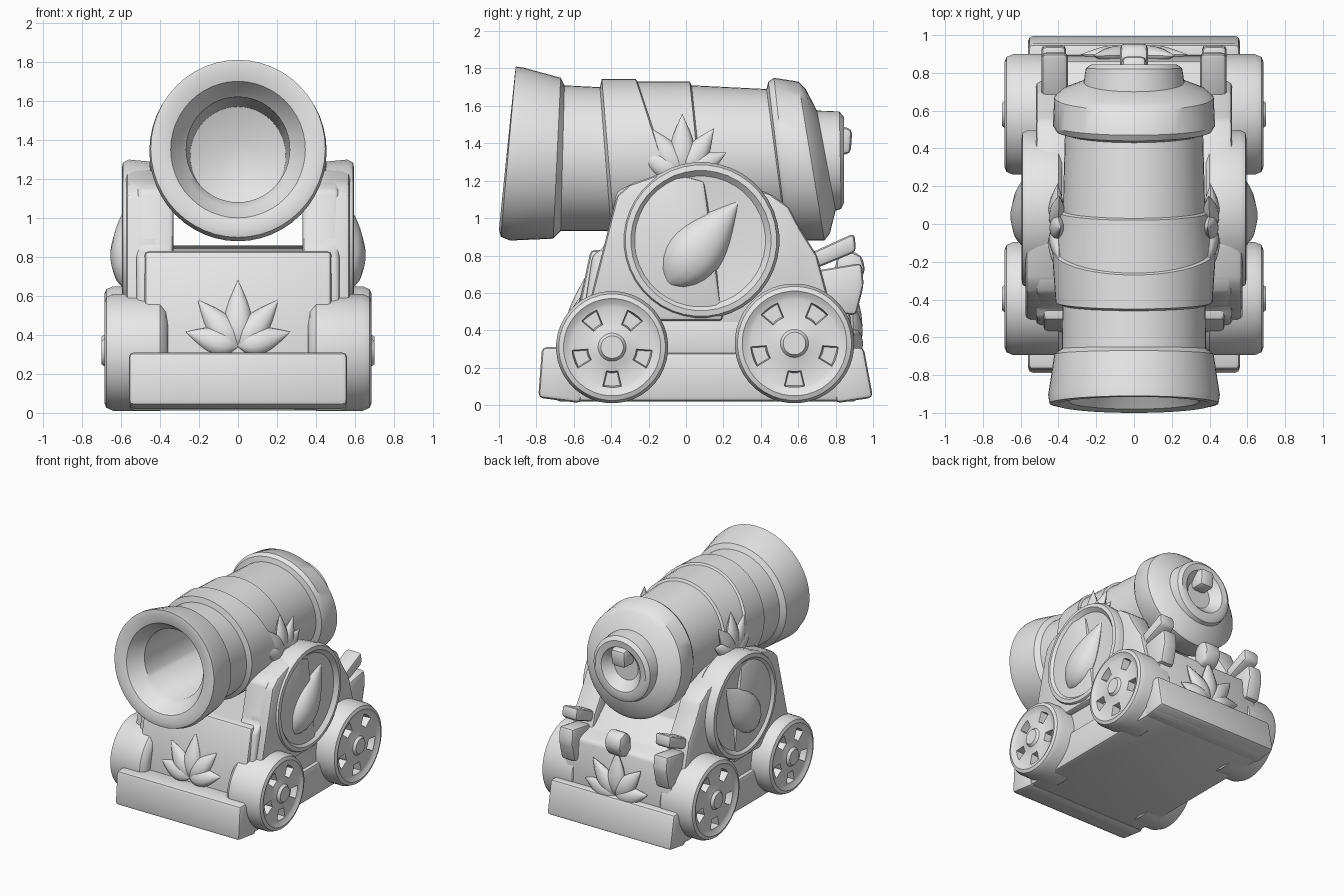
import bpy
import bmesh
from math import sin, cos, pi, radians, atan2
from mathutils import Vector

cube = bpy.data.objects.get("Cube")
if cube:
    bpy.data.objects.remove(cube, do_unlink=True)

# One plain grey for the whole model
grey = bpy.data.materials.new("light_grey")
grey.use_nodes = True
grey.diffuse_color = (0.8, 0.8, 0.8, 1)
grey.node_tree.nodes["Principled BSDF"].inputs["Base Color"].default_value = grey.diffuse_color
parts = []


def finish(name, bm):
    """Turn a bmesh into a finished object."""
    bmesh.ops.recalc_face_normals(bm, faces=bm.faces)
    mesh = bpy.data.meshes.new(name)
    bm.to_mesh(mesh)
    bm.free()
    mesh.materials.append(grey)
    obj = bpy.data.objects.new(name, mesh)
    bpy.context.collection.objects.link(obj)
    parts.append(obj)
    return obj


def loft(bm, loops):
    """Skin a row of point loops and cap both ends."""
    rows = [[bm.verts.new(p) for p in loop] for loop in loops]
    count = len(rows[0])
    for a, b in zip(rows, rows[1:]):
        for i in range(count):
            j = (i + 1) % count
            bm.faces.new((a[i], a[j], b[j], b[i]))
    bm.faces.new(rows[0])
    bm.faces.new(rows[-1])


def turned(bm, side, centre, profile, segments=40):
    """Turn (x, radius) pairs around a sideways axis through centre (y, z)."""
    start = -pi / 2 - pi / segments
    angles = [start + 2 * pi * i / segments for i in range(segments)]
    loft(bm, [[(side * x, centre[0] + r * cos(a), centre[1] + r * sin(a)) for a in angles]
              for x, r in profile])
    bmesh.ops.recalc_face_normals(bm, faces=bm.faces)


def slab(name, outline, x0, x1, bevel=0.025):
    """Extrude a (y, z) outline from x0 to x1 with rounded edges."""
    bm = bmesh.new()
    loft(bm, [[(x, y, z) for y, z in outline] for x in (x0, x1)])
    bmesh.ops.recalc_face_normals(bm, faces=bm.faces)
    bmesh.ops.bevel(bm, geom=bm.edges[:], offset=bevel, segments=2, profile=0.5, affect='EDGES')
    return finish(name, bm)


def petal(bm, base, along, across, length, width, height):
    """A pointed, pillow-shaped petal."""
    along, across = along.normalized(), across.normalized()
    normal = across.cross(along)
    loops = []
    for k in range(13):
        t = 0.005 + 0.99 * k / 12
        f = sin(pi * t ** 0.7)
        ring = [2 * pi * i / 12 for i in range(12)]
        loops.append([base + along * length * t + across * width * f * cos(a)
                      + normal * height * f * sin(a) for a in ring])
    loft(bm, loops)


def leaf(name, base, up, across, size=0.35, spread=1.0):
    """A fan of five petals."""
    bm = bmesh.new()
    up, across = Vector(up).normalized(), Vector(across)
    for degrees, scale in ((0, 1), (40, 0.92), (-40, 0.92), (74, 0.8), (-74, 0.8)):
        a = radians(degrees * spread)
        petal(bm, Vector(base), up * cos(a) + across * sin(a),
              across * cos(a) - up * sin(a), size * scale, size * 0.2, size * 0.13)
    return finish(name, bm)


# Barrel: each ring is (top y, top z, bottom y, bottom z), from bore to breech
barrel_rings = [
    (.42, 1.4, .42, 1.2), (.36, 1.57, .36, 1.07), (-.8, 1.62, -.85, 1.08),
    (-.83, 1.65, -.89, 1.05), (-.9, 1.7, -.98, 1), (-.915, 1.77, -1, .94),
    (-.91, 1.81, -.99, .9), (-.87, 1.805, -.94, .88), (-.67, 1.75, -.71, .89),
    (-.65, 1.71, -.67, .93), (-.46, 1.7, -.4, .93), (-.45, 1.745, -.38, .9),
    (-.27, 1.745, 0, .9), (-.26, 1.73, .01, .92), (.02, 1.73, .1, .93),
    (.03, 1.71, .11, .945), (.43, 1.69, .53, .95), (.44, 1.73, .54, .9),
    (.47, 1.75, .57, .88), (.6, 1.73, .74, .88), (.64, 1.69, .77, .92),
    (.7, 1.575, .8, 1.04), (.82, 1.57, .83, 1.05), (.845, 1.54, .845, 1.08),
    (.84, 1.49, .84, 1.13), (.77, 1.42, .77, 1.2)]
bm = bmesh.new()
loops = []
for ty, tz, by, bz in barrel_rings:
    top, bottom = Vector((0, ty, tz)), Vector((0, by, bz))
    mid, arm = (top + bottom) / 2, (top - bottom) / 2
    wide = Vector((arm.length * 0.98, 0, 0))
    loops.append([mid + arm * cos(a) + wide * sin(a)
                  for a in (2 * pi * i / 48 for i in range(48))])
loft(bm, loops)
finish("barrel", bm)
slab("breech_knob", [(.74, 1.34), (.88, 1.34), (.89, 1.48), (.74, 1.5)], -.065, .065, 0.03)

# Carriage body and bumpers
slab("chassis", [(-.7, .02), (.92, .02), (.92, .28), (-.7, .28)], -.55, .55)
slab("ledge", [(-.6, .25), (.86, .25), (.8, .47), (-.55, .47)], -.52, .52)
slab("carriage_body", [(-.63, .25), (.9, .25), (.86, .66), (.72, .7), (.55, .86),
                       (-.42, .83), (-.51, .83)], -.48, .48)
slab("front_bumper", [(-.79, .04), (-.56, .01), (-.56, .31), (-.77, .31)], -.56, .56)
slab("rear_bumper", [(.8, .01), (1, .04), (.95, .31), (.8, .31)], -.56, .56)

# Rear scroll
slab("rear_scroll", [(.8, .6), (.92, .64), (.96, .72), (.94, .8), (.87, .83), (.8, .78)],
     -.075, .075, 0.03)

for side, label in ((1, "left"), (-1, "right")):
    # Stepped cheek beside the barrel
    slab(label + "_cheek", [(-.56, .4), (-.5, .8), (-.44, .84), (-.37, 1.14), (-.3, 1.18),
                            (.05, 1.27), (.45, 1.13), (.55, 1.06), (.6, .96), (.7, .8),
                            (.78, .5), (.7, .3)], side * .33, side * .52)
    slab(label + "_housing", [(-.54, .45), (-.37, 1.12), (-.3, 1.18), (-.1, 1.25),
                              (.1, 1.2), (.2, .45)], side * .4, side * .575)

    # Rear pegs
    slab(label + "_upper_peg", [(.55, .76), (.62, .7), (.91, .82), (.9, .92)],
         side * .35, side * .49)
    slab(label + "_lower_peg", [(.7, .5), (.91, .48), (.95, .64), (.94, .76), (.7, .72)],
         side * .36, side * .49)

    # Round shield with a dished face and pointed emblem
    bm = bmesh.new()
    turned(bm, side, (.08, .88), [(.38, .38), (.4, .405), (.56, .42), (.59, .405),
                                  (.595, .375), (.565, .345), (.55, .2), (.55, .03)])
    finish(label + "_shield", bm)
    bm = bmesh.new()
    along = Vector((0, .38, .45))
    petal(bm, Vector((side * .555, -.1, .64)), along,
          Vector((0, .45, -.38)) * side, 0.59, 0.15, 0.1)
    finish(label + "_emblem", bm)

    # Leaf on the barrel
    leaf(label + "_barrel_leaf", (side * .415, -.02, 1.23), (-side * .08, 0, 1),
         (0, side, 0), 0.33, 0.85)

    # Wheels with five recessed openings
    for place, y, r in (("front", -.395, .3), ("rear", .58, .32)):
        bm = bmesh.new()
        turned(bm, side, (y, r + .01), [
            (.36, r - .06), (.37, r - .025), (.4, r), (.64, r), (.675, r - .015),
            (.685, r - .04), (.67, r - .065), (.665, r - .085), (.665, r - .17),
            (.675, .095), (.68, .075), (.7, .06), (.7, .02)])
        openings = []
        for f in bm.faces:
            c = f.calc_center_median()
            dy, dz = c.y - y, c.z - r - .01
            turn = (atan2(dz, dy) + pi / 2 + pi / 5) % (2 * pi / 5) - pi / 5
            band = r - .17 < (dy * dy + dz * dz) ** 0.5 < r - .085
            if abs(c.x) > .66 and band and abs(turn) < radians(12):
                openings.append(f)
        bmesh.ops.inset_region(bm, faces=openings, thickness=0.008, depth=-0.06)
        finish(label + "_" + place + "_wheel", bm)

# Leaves on the front and rear of the carriage
leaf("front_leaf", (0, -.62, .34), (0, .12, .52), (1, 0, 0))
leaf("rear_leaf", (0, .9, .3), (0, -.02, .5), (-1, 0, 0), 0.37)

# Smooth shading with crisp edges
bpy.ops.object.select_all(action='DESELECT')
for obj in parts:
    obj.select_set(True)
bpy.context.view_layer.objects.active = parts[0]
bpy.ops.object.shade_smooth_by_angle(angle=radians(38))
